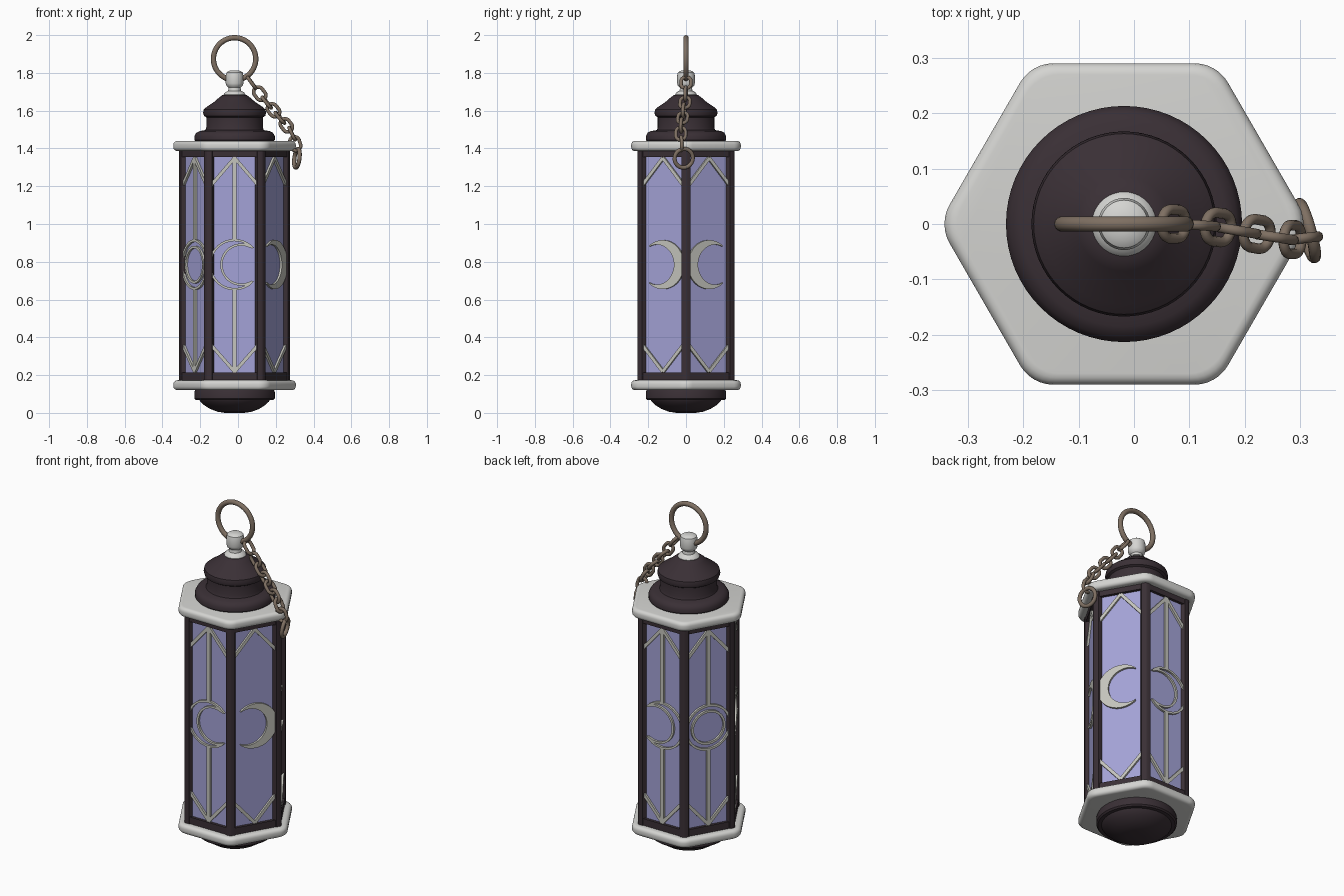
import bpy, bmesh, math
from mathutils import Vector, Matrix

if "Cube" in bpy.data.objects:
    bpy.data.objects.remove(bpy.data.objects["Cube"])

CX = -0.018  # lantern axis

def material(name, rgb):
    m = bpy.data.materials.new(name)
    m.diffuse_color = (*rgb, 1)
    m.use_nodes = True
    m.node_tree.nodes["Principled BSDF"].inputs["Base Color"].default_value = m.diffuse_color
    return m

DARK = material("dark_metal", (0.042, 0.029, 0.036))
WHITE = material("pale_metal", (0.66, 0.66, 0.64))
TRIM = material("panel_trim", (0.56, 0.56, 0.51))
GLASS = material("lavender_glass", (0.37, 0.365, 0.68))
BROWN = material("brown_chain", (0.21, 0.16, 0.122))

def finish(name, bm, mat, angle=35):
    bmesh.ops.recalc_face_normals(bm, faces=bm.faces)
    for f in bm.faces:
        f.smooth = True
    for e in bm.edges:
        e.smooth = e.calc_face_angle(0) < math.radians(angle)
    me = bpy.data.meshes.new(name)
    bm.to_mesh(me)
    bm.free()
    me.materials.append(mat)
    ob = bpy.data.objects.new(name, me)
    bpy.context.collection.objects.link(ob)
    return ob

def bridge(bm, loops, closed):
    """Join equal-length vertex loops with quads."""
    n = len(loops[0])
    for a, b in zip(loops, loops[1:] + ([loops[0]] if closed else [])):
        for i in range(n):
            bm.faces.new((a[i], a[(i + 1) % n], b[(i + 1) % n], b[i]))

def lathe(name, profile, mat, seg=64):
    bm = bmesh.new()
    loops = [[bm.verts.new((CX + r * math.cos(2 * math.pi * i / seg),
                            r * math.sin(2 * math.pi * i / seg), z))
              for i in range(seg)] for r, z in profile]
    bridge(bm, loops, False)
    bm.faces.new(loops[0])
    bm.faces.new(loops[-1])
    return finish(name, bm, mat)

def hexagon(apothem, fillet=0.0, steps=6):
    """Hexagon outline with optional rounded corners."""
    if not fillet:
        R = apothem / math.cos(math.pi / 6)
        return [(R * math.cos(k * math.pi / 3), R * math.sin(k * math.pi / 3)) for k in range(6)]
    pts, c = [], (apothem - fillet) / math.cos(math.pi / 6)
    for k in range(6):
        a = k * math.pi / 3
        for s in range(steps + 1):
            b = a - math.pi / 6 + math.pi / 3 * s / steps
            pts.append((c * math.cos(a) + fillet * math.cos(b), c * math.sin(a) + fillet * math.sin(b)))
    return pts

def hex_stack(name, levels, mat, fillet=0.0):
    """Hexagonal prism from (apothem, z) levels."""
    bm = bmesh.new()
    loops = [[bm.verts.new((CX + x, y, z)) for x, y in hexagon(a, fillet)] for a, z in levels]
    bridge(bm, loops, False)
    bm.faces.new(loops[0])
    bm.faces.new(loops[-1])
    return finish(name, bm, mat)

def tube(name, path, radius, matrix, mat, seg=10):
    """Round wire along a closed flat path (local xy)."""
    bm = bmesh.new()
    loops, n = [], len(path)
    for i, p in enumerate(path):
        t = (Vector(path[(i + 1) % n]) - Vector(path[i - 1])).normalized()
        out = Vector((t.y, -t.x, 0))
        loops.append([bm.verts.new(matrix @ (Vector((*p, 0)) + radius * (
            math.cos(a) * out + math.sin(a) * Vector((0, 0, 1)))))
            for a in (2 * math.pi * j / seg for j in range(seg))])
    bridge(bm, loops, True)
    return finish(name, bm, mat, 60)

def circle(r, n=48, cx=0.0, cy=0.0):
    return [(cx + r * math.cos(2 * math.pi * i / n), cy + r * math.sin(2 * math.pi * i / n)) for i in range(n)]

# --- cap, base and finial ---
lathe("cap", [(0.205, 1.435), (0.213, 1.445), (0.213, 1.465), (0.203, 1.483), (0.185, 1.492), (0.155, 1.497),
              (0.15, 1.51), (0.15, 1.565), (0.162, 1.572), (0.167, 1.588), (0.163, 1.607),
              (0.145, 1.622), (0.11, 1.645), (0.085, 1.667), (0.065, 1.682), (0.03, 1.685)], DARK)
lathe("finial", [(0.055, 1.67), (0.058, 1.685), (0.05, 1.697), (0.034, 1.705), (0.032, 1.722), (0.043, 1.732),
                 (0.047, 1.745), (0.047, 1.785), (0.043, 1.802), (0.03, 1.811), (0.01, 1.813)], WHITE, 40)
lathe("base", [(0.05, 0.0), (0.09, 0.006), (0.13, 0.021), (0.16, 0.04), (0.182, 0.06), (0.186, 0.067),
               (0.205, 0.068), (0.213, 0.076), (0.213, 0.11), (0.205, 0.13)], DARK)

# --- hexagonal plates with rounded rims ---
def plate(name, z0, z1):
    b = 0.02
    arc = [(0.29 - b + b * math.cos(a), b * math.sin(a)) for a in (math.radians(d) for d in (0, 22, 45, 67, 90))]
    levels = [(r, z0 + b - h) for r, h in reversed(arc)] + [(r, z1 - b + h) for r, h in arc]
    hex_stack(name, levels, WHITE, 0.07)

plate("top_plate", 1.386, 1.44)
plate("bottom_plate", 0.12, 0.173)

# --- body: glass, rails and corner posts ---
AP, GL = 0.257, 0.237
hex_stack("glass", [(GL, 0.18), (GL, 1.38)], GLASS)
hex_stack("bottom_rail", [(AP - 0.004, 0.165), (AP - 0.004, 0.213)], DARK)
hex_stack("top_rail", [(AP - 0.004, 1.355), (AP - 0.004, 1.392)], DARK)
corners = [Vector((x, y)) for x, y in hexagon(AP)]
for k in range(6):
    v = corners[k]
    e1 = (corners[k - 1] - v).normalized()
    e2 = (corners[(k + 1) % 6] - v).normalized()
    inward = -v.normalized()
    outline = [v + 0.006 * e1, v + 0.028 * e1, v + 0.028 * e1 + 0.03 * inward,
               v + 0.028 * e2 + 0.03 * inward, v + 0.028 * e2, v + 0.006 * e2]
    bm = bmesh.new()
    loops = [[bm.verts.new((CX + p.x, p.y, z)) for p in outline] for z in (0.165, 1.392)]
    bridge(bm, loops, False)
    bm.faces.new(loops[0])
    bm.faces.new(loops[1])
    finish(f"corner_post_{k}", bm, DARK)

# --- panel trim ---
def strip(name, side_a, side_b, matrix, closed=False, depth=0.012):
    """Raised flat band between two rows of points."""
    bm = bmesh.new()
    loops = [[bm.verts.new(matrix @ Vector((p[0], p[1], h))) for p, h in
              ((a, -0.004), (b, -0.004), (b, depth), (a, depth))] for a, b in zip(side_a, side_b)]
    bridge(bm, loops, closed)
    if not closed:
        bm.faces.new(loops[0])
        bm.faces.new(loops[-1])
    finish(name, bm, TRIM)

def ribbon(name, pts, width, matrix, closed=False):
    a, b, n = [], [], len(pts)
    for i, p in enumerate(pts):
        nxt = pts[(i + 1) % n] if closed or i < n - 1 else p
        prv = pts[i - 1] if closed or i > 0 else p
        t = (Vector(nxt) - Vector(prv)).normalized()
        off = Vector((-t.y, t.x)) * width / 2
        a.append(Vector(p) + off)
        b.append(Vector(p) - off)
    strip(name, a, b, matrix, closed)

MZ, MR = 0.785, 0.13  # moon centre height and radius

def crescent(side, R, d, r, tip, n=28):
    """Outer and inner arcs; the thick part lies towards side."""
    t0, t1 = math.radians(tip), math.atan2(R * math.sin(math.radians(tip)), R * math.cos(math.radians(tip)) - d)
    arcs = []
    for c, rad, t in ((0, R, t0), (d, r, t1)):
        angs = [t + (2 * math.pi - 2 * t) * i / n for i in range(n + 1)]
        arcs.append([(-side * (c + rad * math.cos(q)), MZ + rad * math.sin(q)) for q in angs])
    return arcs

panels = {-90: ("outline", -1), -30: ("solid", 1), 30: ("solid", -1),
          90: ("outline", 1), 150: ("ring", 0), 210: ("ring", 0)}
for i, (deg, (kind, side)) in enumerate(panels.items()):
    q = math.radians(deg)
    nrm = Vector((math.cos(q), math.sin(q), 0))
    tan = Vector((-nrm.y, nrm.x, 0))
    M = Matrix((tan, (0, 0, 1), nrm)).transposed().to_4x4()
    M.translation = Vector((CX, 0, 0)) + nrm * GL
    for s in (-1, 1):
        ribbon(f"upper_diagonal_{i}_{s}", [(0, 1.35), (s * 0.125, 1.205)], 0.018, M)
        ribbon(f"lower_diagonal_{i}_{s}", [(0, 0.218), (s * 0.125, 0.36)], 0.018, M)
    if kind != "solid":
        ribbon(f"upper_bar_{i}", [(0, MZ + MR), (0, 1.355)], 0.022, M)
        ribbon(f"lower_bar_{i}", [(0, 0.213), (0, MZ - MR)], 0.022, M)
    if kind == "ring":
        for r in (0.127, 0.093):
            ribbon(f"moon_ring_{i}_{r}", circle(r, 48, 0, MZ), 0.013, M, True)
    else:
        outer, inner = crescent(side, MR, 0.036, 0.106, 42)
        if kind == "solid":
            strip(f"crescent_{i}", outer[1:-1], inner[1:-1], M)
        else:
            ribbon(f"crescent_outline_{i}", outer + inner[-2:0:-1], 0.012, M, True)

# --- hanging ring, chain and end ring ---
upright = Matrix.Translation((CX, 0, 1.874)) @ Matrix.Rotation(math.pi / 2, 4, 'X')
tube("hanging_ring", circle(0.112, 64), 0.014, upright, BROWN, 14)

spots = [Vector(p) for p in ((0.072, 0, 1.748), (0.115, -0.002, 1.69), (0.152, -0.006, 1.643),
                             (0.188, -0.012, 1.602), (0.222, -0.018, 1.562), (0.256, -0.024, 1.522),
                             (0.286, -0.028, 1.478), (0.303, -0.026, 1.425))]
w, h = 0.026, 0.011  # link half width and straight half length
link = [(math.copysign(h, math.cos(a)) + w * math.cos(a), w * math.sin(a))
        for a in (2 * math.pi * (i + 0.5) / 24 for i in range(24))]
for i, p in enumerate(spots):
    d = (spots[min(i + 1, 7)] - spots[max(i - 1, 0)]).normalized()
    across = d.cross(Vector((0, 0, 1))).normalized()
    if i % 2:
        across = d.cross(across)
    M = Matrix((d, across, d.cross(across))).transposed().to_4x4()
    M.translation = p
    tube(f"chain_link_{i}", link, 0.0095, M, BROWN)

u = Vector((0.27, -0.96, 0)).normalized()
v = Vector((0.12, 0.03, 1)).normalized()
v = (v - u * v.dot(u)).normalized()
M = Matrix((u, v, u.cross(v))).transposed().to_4x4()
M.translation = (0.312, -0.012, 1.348)
tube("end_ring", circle(0.05, 36), 0.011, M, BROWN)
